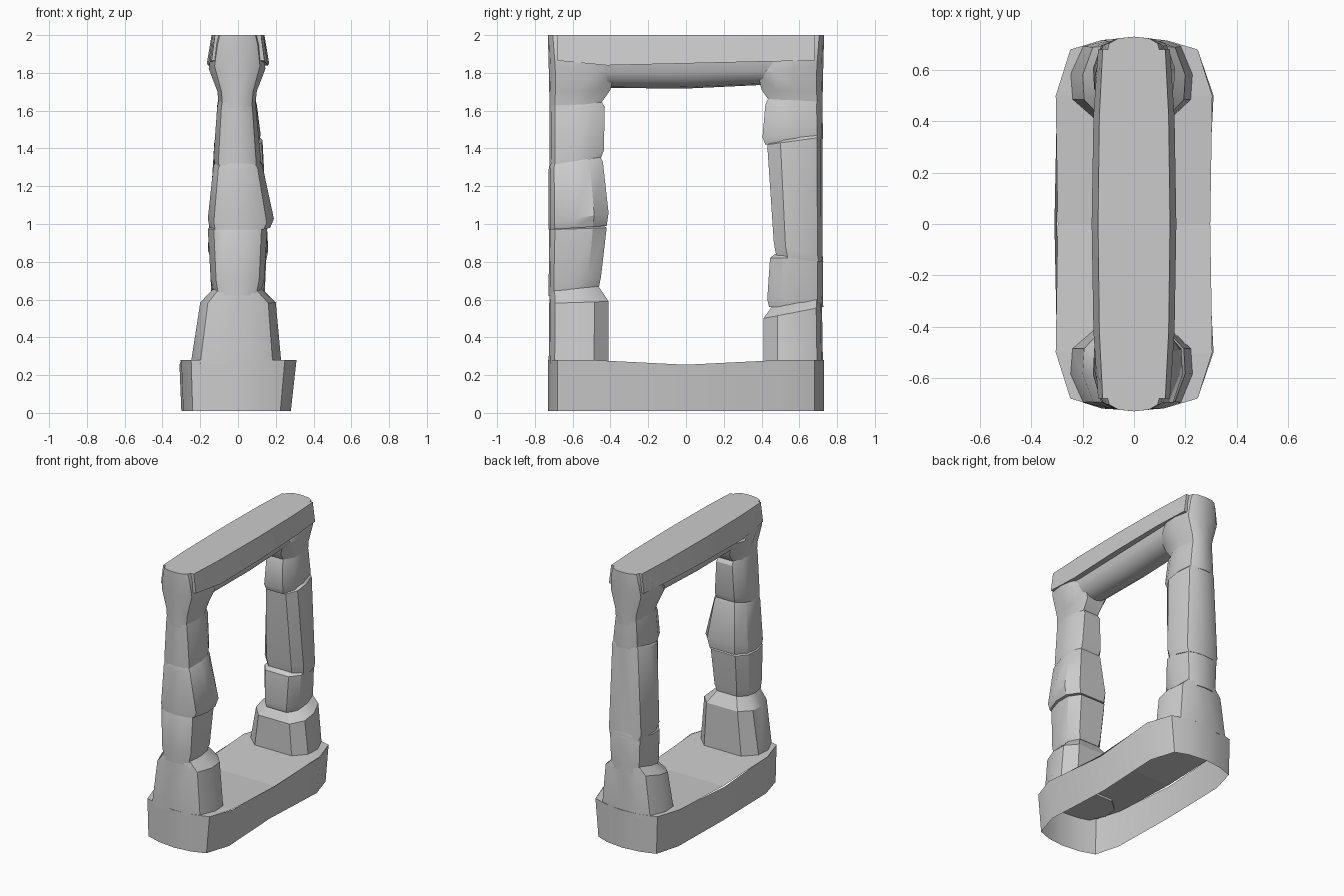
import bpy, bmesh, math


def loft(name, rings, caps=(True, True), angle=32):
    """Skin a list of equal-length rings into one mesh object."""
    bm = bmesh.new()
    vs = [[bm.verts.new(p) for p in r] for r in rings]
    n = len(vs[0])
    for a, b in zip(vs, vs[1:]):
        for i in range(n):
            j = (i + 1) % n
            bm.faces.new((a[i], a[j], b[j], b[i]))
    if caps[0]:
        bm.faces.new(vs[0][::-1])
    if caps[1]:
        bm.faces.new(vs[-1])
    bmesh.ops.recalc_face_normals(bm, faces=bm.faces)
    me = bpy.data.meshes.new(name)
    bm.to_mesh(me)
    bm.free()
    ob = bpy.data.objects.new(name, me)
    bpy.context.collection.objects.link(ob)
    bpy.ops.object.select_all(action='DESELECT')
    ob.select_set(True)
    bpy.context.view_layer.objects.active = ob
    bpy.ops.object.shade_smooth_by_angle(angle=math.radians(angle))
    return ob


# Stone outline: (fraction of half width, fraction of depth from the outer face)
HALF = [(0, 0), (.5, .025), (.8, .1), (1, .45), (.97, .76), (.62, 1)]


def ring(side, z_out, z_in, xl, xr, y_out, y_in):
    """Horizontal stone section; side is -1 for the front pillar, 1 for the back."""
    pts = [(f * xr, d) for f, d in HALF] + [(-f * xl, d) for f, d in HALF[:0:-1]]
    return [(x, side * (y_out + (y_in - y_out) * d), z_out + (z_in - z_out) * d)
            for x, d in pts]


# Base: rounded-end plinth, open underneath
def base_ring(z, xl, xr, dip=0):
    right = [(0, -.73), (.13, -.715), (.8 * xr, -.68), (xr, -.5), (xr - .025, 0),
             (xr, .5), (.8 * xr, .68), (.13, .715), (0, .73)]
    left = [(-.13, .715), (-.8 * xl, .68), (-xl + .01, .5), (-xl, 0),
            (-xl + .01, -.5), (-.8 * xl, -.68), (-.13, -.715)]
    return [(x, y, z - dip * (y == 0)) for x, y in right + left]


loft("base", [base_ring(.01, .30, .28), base_ring(.28, .31, .31, .025)],
     caps=(False, False))

# Base top: strips across the plinth, dipping in the middle
rows = [(-.73, .001), (-.715, .13), (-.68, .248), (-.5, .305), (0, .297),
        (.5, .305), (.68, .248), (.715, .13), (.73, .001)]
bm = bmesh.new()
strip = [[bm.verts.new((s * w, y, .255 if y == 0 else .28)) for s in (-1, 1)]
         for y, w in rows]
for a, b in zip(strip, strip[1:]):
    bm.faces.new((a[0], a[1], b[1], b[0]))
me = bpy.data.meshes.new("base_top")
bm.to_mesh(me)
bm.free()
bpy.context.collection.objects.link(bpy.data.objects.new("base_top", me))

# Pillar stones: rings of (z outer, z inner, left, right, y outer, y inner)
front = {
    "foot": [(.26, .26, .25, .23, .727, .41), (.58, .59, .20, .20, .724, .41),
             (.66, .68, .12, .11, .722, .47)],
    "lower": [(.62, .67, .13, .12, .727, .46), (.70, .72, .145, .14, .727, .45),
              (.97, .98, .16, .155, .724, .42), (.98, 1.0, .14, .14, .72, .45)],
    "middle": [(.97, .99, .15, .17, .727, .42), (1.0, 1.06, .16, .19, .727, .41),
               (1.29, 1.33, .13, .13, .727, .44), (1.32, 1.37, .11, .11, .722, .46)],
    "upper": [(1.28, 1.35, .12, .115, .722, .45), (1.32, 1.39, .13, .12, .722, .435),
              (1.62, 1.62, .11, .095, .722, .43), (1.66, 1.67, .10, .08, .722, .46)],
}
back = {
    "foot": [(.26, .26, .25, .23, .725, .41), (.56, .50, .20, .20, .72, .41),
             (.63, .57, .12, .11, .72, .46)],
    "lower": [(.56, .56, .13, .13, .727, .44), (.60, .60, .14, .14, .725, .43),
              (.82, .82, .15, .15, .725, .445), (.84, .84, .13, .13, .722, .47)],
    "middle": [(.80, .82, .14, .15, .727, .48), (.83, .90, .16, .16, .722, .465),
               (1.46, 1.42, .125, .13, .722, .43), (1.48, 1.44, .11, .11, .72, .46)],
    "upper": [(1.45, 1.42, .11, .11, .725, .42), (1.48, 1.46, .12, .12, .725, .405),
              (1.63, 1.63, .11, .10, .722, .42), (1.68, 1.70, .10, .085, .722, .45)],
}
for label, side, stones in (("front", -1, front), ("back", 1, back)):
    for part, rings in stones.items():
        loft(f"{label}_{part}_stone", [ring(side, *r) for r in rings])
    # Flared capital running up to the pointed end of the lintel
    loft(f"{label}_capital", [
        ring(side, 1.60, 1.64, .10, .09, .722, .45),
        ring(side, 1.70, 1.71, .11, .10, .724, .40),
        ring(side, 1.84, 1.80, .155, .145, .727, .38),
        ring(side, 1.95, 1.95, .135, .13, .73, .45),
        ring(side, 2.0, 2.0, .12, .115, .70 if side > 9 else .73, .47)])

# Rounded beam under the lintel
under = []
for y, low in ((-.5, 1.72), (-.38, 1.72), (0, 1.717), (.38, 1.735), (.5, 1.735)):
    arc = [math.pi * i / 8 for i in range(9)]
    under.append([(.125 * math.cos(a), y, 1.87 - (1.87 - low) * math.sin(a) ** .8)
                  for a in arc])
loft("under_beam", under, angle=40)

# Lintel: slab with sides leaning outward toward the bottom
lintel = []
for y, top, bot, z in ((-.68, .122, .14, 1.865), (-.42, .135, .158, 1.84),
                       (0, .14, .165, 1.85), (.42, .135, .158, 1.86),
                       (.68, .122, .14, 1.865)):
    lintel.append([(-top, y, 2.0), (top, y, 2.0), (bot, y, z), (-bot, y, z)])
loft("lintel", lintel)
